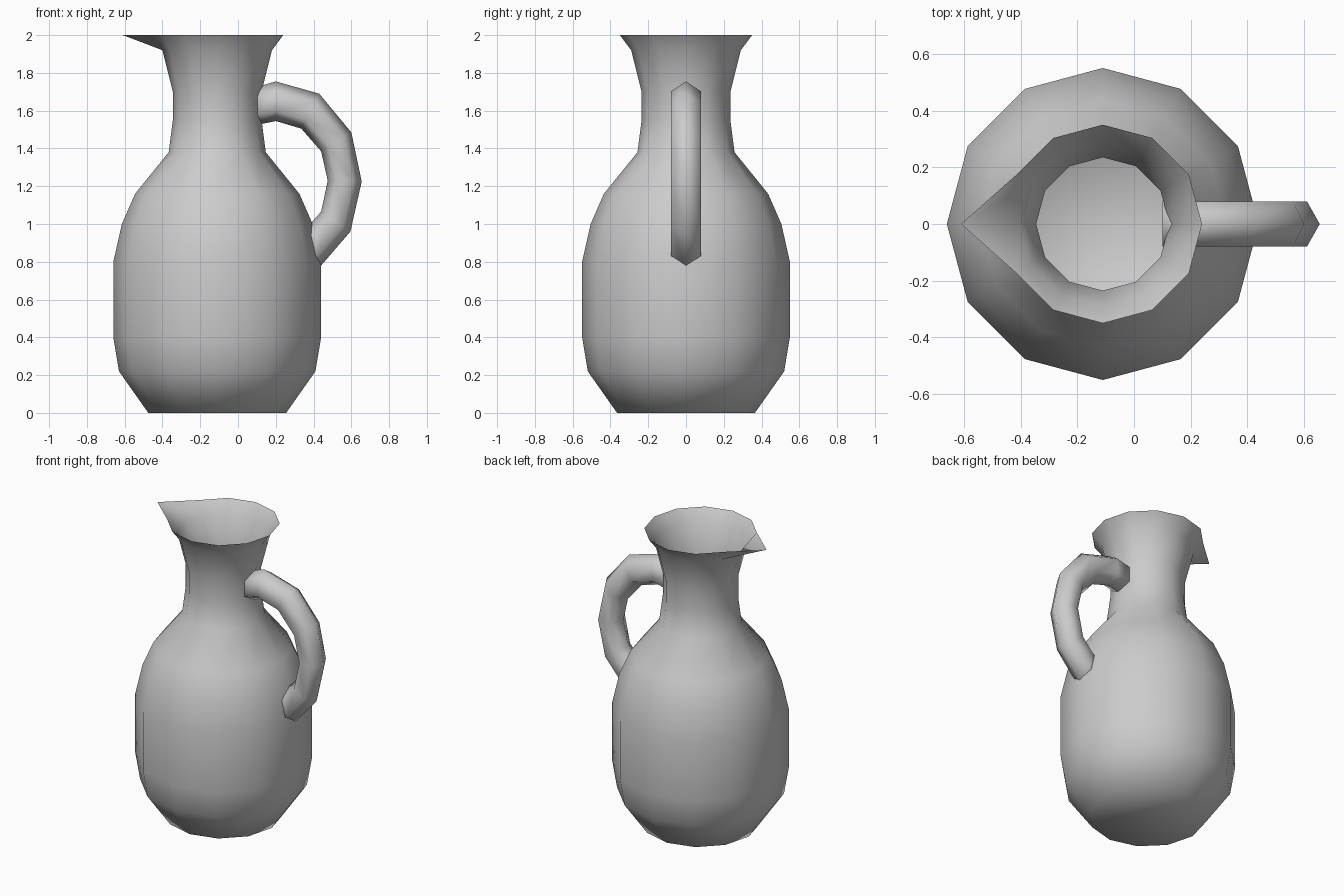
import bpy, bmesh
from math import sin, cos, pi

if "Cube" in bpy.data.objects:
    bpy.data.objects.remove(bpy.data.objects["Cube"])

CX = -0.11   # axis of the jug body


def loft(name, rings, cap_start=False):
    """Skin a list of closed rings with quads, smooth shaded."""
    bm = bmesh.new()
    loops = [[bm.verts.new(p) for p in ring] for ring in rings]
    for a, b in zip(loops, loops[1:]):
        n = len(a)
        for i in range(n):
            j = (i + 1) % n
            bm.faces.new((a[i], a[j], b[j], b[i]))
    if cap_start:
        bm.faces.new(loops[0][::-1])
    for f in bm.faces:
        f.smooth = True
    bm.normal_update()
    me = bpy.data.meshes.new(name)
    bm.to_mesh(me)
    bm.free()
    ob = bpy.data.objects.new(name, me)
    bpy.context.collection.objects.link(ob)
    return ob


# Jug body: 12-sided single-walled profile (radius, height), open at the rim
profile = [(0.365, 0), (0.52, 0.22), (0.55, 0.4), (0.55, 0.8), (0.505, 1.0),
           (0.435, 1.16), (0.257, 1.38), (0.235, 1.55), (0.235, 1.7),
           (0.29, 1.92), (0.35, 2.0)]
rings = [[(CX + r * cos(i * pi / 6), r * sin(i * pi / 6), z) for i in range(12)]
         for r, z in profile]
rings[-1][6] = (-0.61, 0, 2.0)   # pouring spout pulled out of the rim
loft("jug_body", rings, cap_start=True)

# Handle: hexagonal tube given by outer and inner (x, z) outline pairs
outline = [((0.10, 1.725), (0.10, 1.525)), ((0.2, 1.755), (0.2, 1.545)),
           ((0.43, 1.69), (0.335, 1.505)), ((0.6, 1.485), (0.44, 1.385)),
           ((0.655, 1.225), (0.475, 1.23)), ((0.595, 0.96), (0.44, 1.065)),
           ((0.44, 0.78), (0.39, 1.01)), ((0.40, 0.77), (0.36, 0.98))]
tube = []
for (ox, oz), (ix, iz) in outline:
    ring = []
    for k in range(6):
        a = k * pi / 3
        t = (1 + cos(a)) / 2     # 1 on the outer edge, 0 on the inner edge
        ring.append((ix + (ox - ix) * t, 0.092 * sin(a), iz + (oz - iz) * t))
    tube.append(ring)
handle = loft("handle", tube)
bm = bmesh.new()
bm.from_mesh(handle.data)
bmesh.ops.holes_fill(bm, edges=bm.edges[:])
bmesh.ops.recalc_face_normals(bm, faces=bm.faces)
bm.to_mesh(handle.data)
bm.free()
